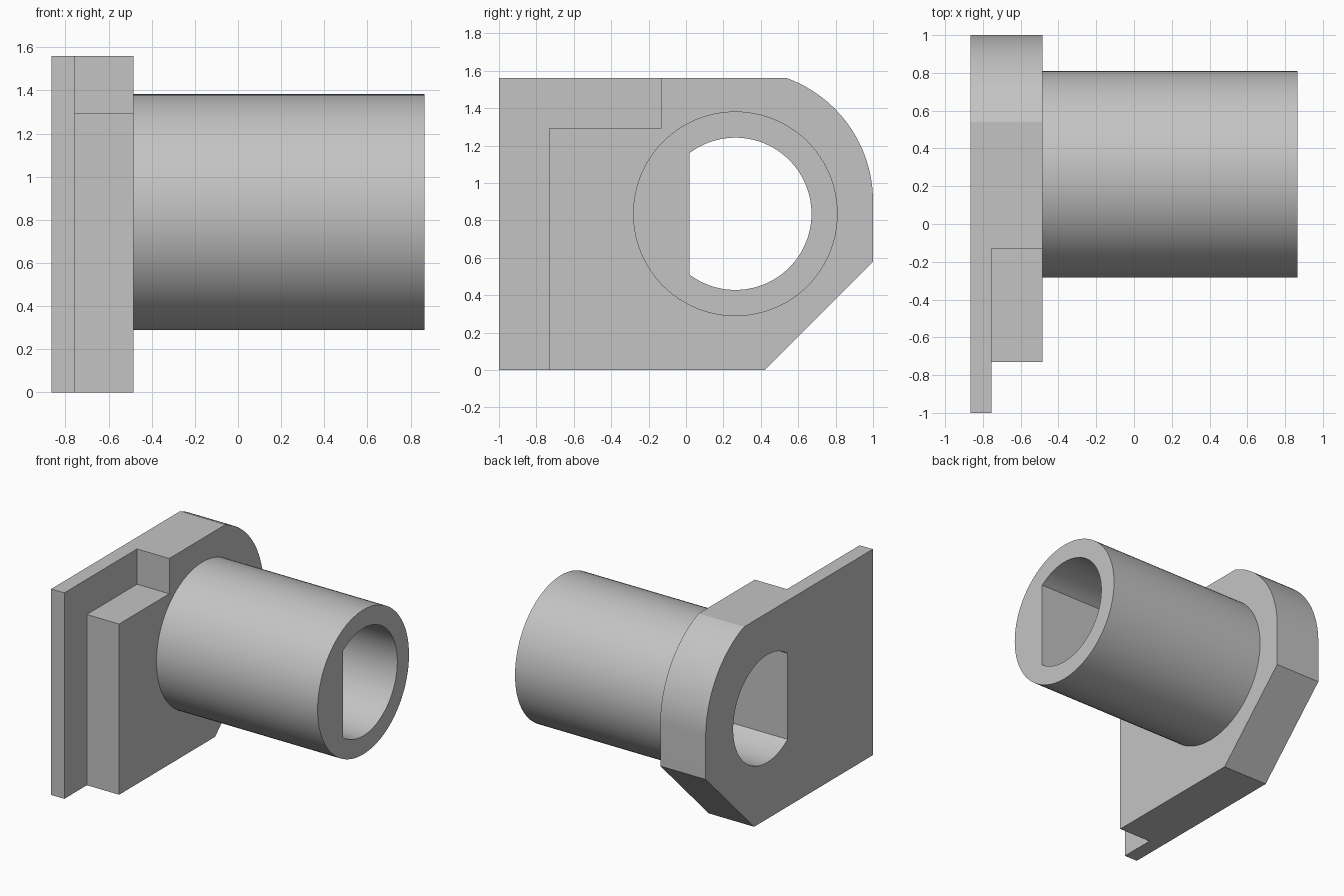
import bpy, bmesh
from math import sin, cos, asin, sqrt, pi

cube = bpy.data.objects.get("Cube")
if cube:
    bpy.data.objects.remove(cube)

grey = bpy.data.materials.new("plain grey")
grey.use_nodes = True
colour = (0.55, 0.55, 0.55, 1)
grey.diffuse_color = colour
grey.node_tree.nodes["Principled BSDF"].inputs["Base Color"].default_value = colour

BACK, STEP, FACE, END = -0.865, -0.755, -0.485, 0.865
TOP = 1.56
CY, CZ = 0.264, 0.835


def arc(cy, cz, r, start, end, n):
    """Points in the YZ plane along a circular arc."""
    angles = [start + (end - start) * i / n for i in range(n + 1)]
    return [(cy + r * cos(a), cz + r * sin(a)) for a in angles]


def prism(name, outline, x0, x1):
    """Extrude a YZ outline along X."""
    bm = bmesh.new()
    face = bm.faces.new([bm.verts.new((x0, y, z)) for y, z in outline])
    moved = bmesh.ops.extrude_face_region(bm, geom=[face])["geom"]
    bmesh.ops.translate(bm, vec=(x1 - x0, 0, 0),
                        verts=[v for v in moved if isinstance(v, bmesh.types.BMVert)])
    bmesh.ops.recalc_face_normals(bm, faces=bm.faces)
    mesh = bpy.data.meshes.new(name)
    bm.to_mesh(mesh)
    bm.free()
    mesh.materials.append(grey)
    obj = bpy.data.objects.new(name, mesh)
    bpy.context.collection.objects.link(obj)
    return obj


def combine(target, tool, operation):
    """Apply a boolean and remove the tool object."""
    tool.hide_render = True
    mod = target.modifiers.new(operation.lower(), "BOOLEAN")
    mod.operation, mod.solver, mod.object = operation, "EXACT", tool
    bpy.context.view_layer.objects.active = target
    bpy.ops.object.modifier_apply(modifier=mod.name)
    bpy.data.objects.remove(tool)


# Flange plate: chamfered lower corner, rounded upper corner
R = 0.7
rise = sqrt(R * R - 0.24 ** 2)
corner = arc(1 - R, TOP - rise, R, 0, pi / 2 - asin(0.24 / R), 24)
flange = prism("flanged_sleeve", [(-1, 0), (0.42, 0), (1, 0.58)] + corner + [(-1, TOP)],
               BACK, FACE)

# Stepped recess along the front and top edges
recess = prism("recess_cutter", [(-1.1, -0.1), (-0.73, -0.1), (-0.73, 1.293),
                                 (-0.13, 1.293), (-0.13, 1.7), (-1.1, 1.7)], STEP, 0)
combine(flange, recess, "DIFFERENCE")

# Sleeve
sleeve = prism("sleeve", arc(CY, CZ, 0.547, 0, 2 * pi, 96)[:-1], -0.65, END)
combine(flange, sleeve, "UNION")

# D-shaped bore through sleeve and flange
r = 0.407
half = pi - asin(sqrt(r * r - (CY - 0.02) ** 2) / r)
bore = prism("bore_cutter", arc(CY, CZ, r, -half, half, 72), -1, 1)
combine(flange, bore, "DIFFERENCE")

# Smooth the curved walls, keep edges sharp
bpy.ops.object.select_all(action="DESELECT")
flange.select_set(True)
bpy.context.view_layer.objects.active = flange
bpy.ops.object.shade_smooth_by_angle(angle=pi / 9)
